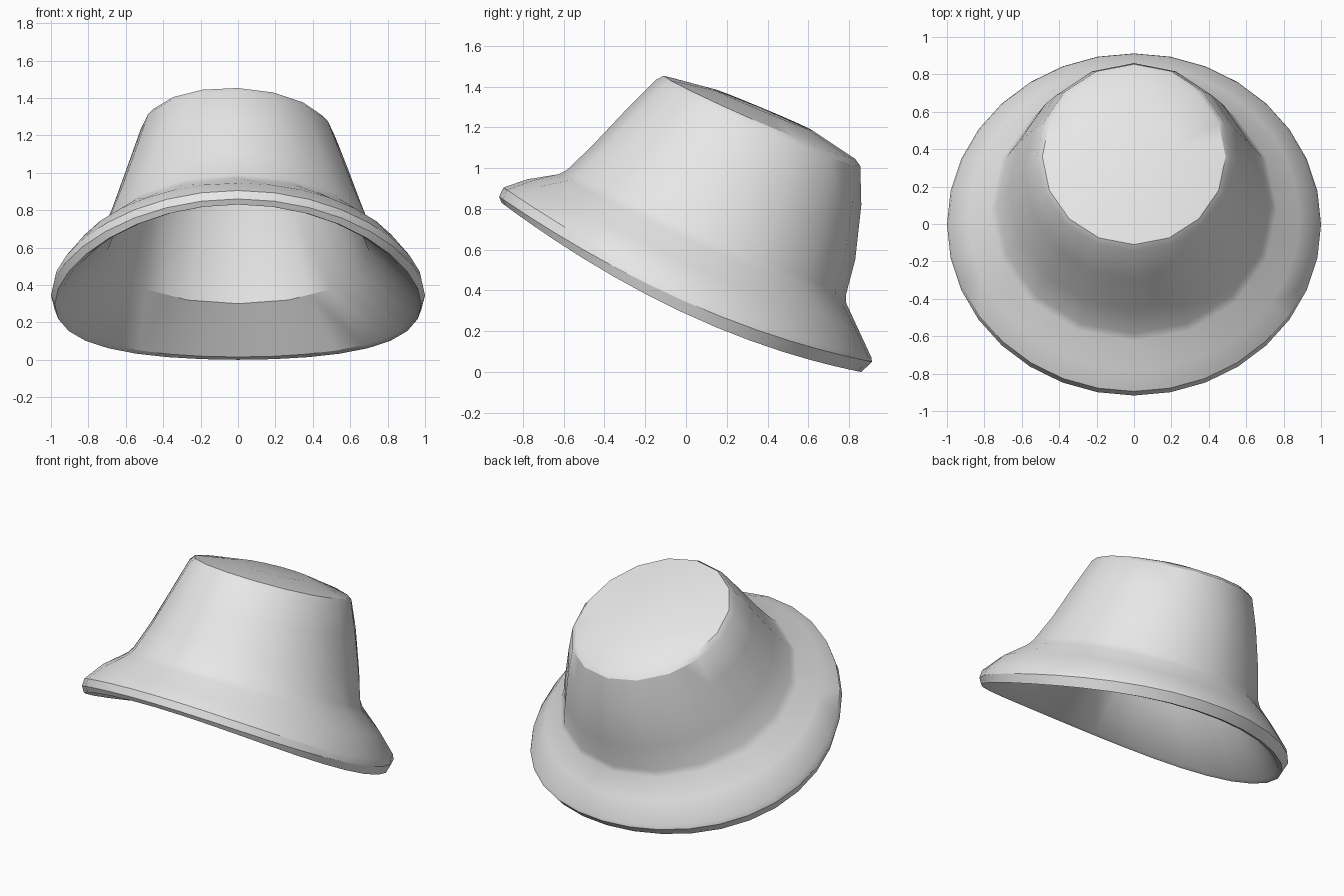
import bpy, bmesh, math

if "Cube" in bpy.data.objects:
    bpy.data.objects.remove(bpy.data.objects["Cube"])

SIDES = 32

felt = bpy.data.materials.new("grey felt")
felt.diffuse_color = (0.8, 0.8, 0.8, 1)
felt.use_nodes = True
felt.node_tree.nodes["Principled BSDF"].inputs["Base Color"].default_value = felt.diffuse_color


def ring(bm, front, back, width, sag=0.0, roll=0.0, faceted=False):
    """Tilted oval loop through a front and a back (y, z) point; sides can droop."""
    pts = []
    for i in range(SIDES):
        a = 2 * math.pi * i / SIDES
        s, c = math.sin(a), math.cos(a)
        t = (1 + c) / 2
        y = back[0] + (front[0] - back[0]) * t
        z = back[1] + (front[1] - back[1]) * t + sag * s * s + roll * width * s
        pts.append((width * s, y, z))
    if faceted:  # flatten to half as many sides
        for i in range(1, SIDES, 2):
            p, q = pts[i - 1], pts[(i + 1) % SIDES]
            pts[i] = tuple((u + v) / 2 for u, v in zip(p, q))
    return [bm.verts.new(p) for p in pts]


def loft(bm, loops):
    for a, b in zip(loops, loops[1:]):
        for i in range(SIDES):
            j = (i + 1) % SIDES
            bm.faces.new((a[i], a[j], b[j], b[i]))


def close_cap(bm, loop, centre):
    """Fan from a loop to a centre point."""
    mid = bm.verts.new(centre)
    for i in range(SIDES):
        bm.faces.new((loop[i], loop[(i + 1) % SIDES], mid))


bm = bmesh.new()
loops = [
    # gently domed cap and its bevelled rim
    ring(bm, (0.13, 1.39), (0.62, 1.185), 0.25, 0.0, -0.03, True),
    ring(bm, (-0.11, 1.453), (0.83, 1.045), 0.49, -0.005, -0.04, True),
    ring(bm, (-0.145, 1.435), (0.855, 1.01), 0.52, -0.01, -0.04, True),
    # crown wall
    ring(bm, (-0.30, 1.28), (0.86, 0.82), 0.585, -0.01, -0.02, True),
    ring(bm, (-0.46, 1.11), (0.83, 0.55), 0.67, -0.02, -0.01, True),
    ring(bm, (-0.585, 0.99), (0.785, 0.38), 0.735, -0.025, 0, True),
    # brim top
    ring(bm, (-0.625, 0.97), (0.785, 0.34), 0.765, -0.035, 0, True),
    ring(bm, (-0.78, 0.945), (0.845, 0.21), 0.885, -0.055),
    # brim lip
    ring(bm, (-0.895, 0.905), (0.91, 0.07), 0.99, -0.10),
    ring(bm, (-0.917, 0.86), (0.912, 0.05), 1.0, -0.11),
    ring(bm, (-0.905, 0.83), (0.86, 0.0), 0.98, -0.12),
    ring(bm, (-0.875, 0.83), (0.83, 0.015), 0.95, -0.11),
    # lining of brim, crown and cap
    ring(bm, (-0.53, 0.925), (0.70, 0.30), 0.70, -0.03, 0, True),
    ring(bm, (-0.27, 1.20), (0.80, 0.745), 0.55, -0.01, -0.02, True),
    ring(bm, (-0.10, 1.39), (0.80, 0.99), 0.48, 0, -0.04, True),
]
loft(bm, loops)
close_cap(bm, loops[0], (0, 0.37, 1.295))
close_cap(bm, loops[-1], (0, 0.35, 1.23))
bmesh.ops.recalc_face_normals(bm, faces=bm.faces)

mesh = bpy.data.meshes.new("bucket_hat")
bm.to_mesh(mesh)
bm.free()
mesh.materials.append(felt)
hat = bpy.data.objects.new("bucket_hat", mesh)
bpy.context.collection.objects.link(hat)
bpy.context.view_layer.objects.active = hat
hat.select_set(True)
bpy.ops.object.shade_smooth_by_angle(angle=math.radians(30))
